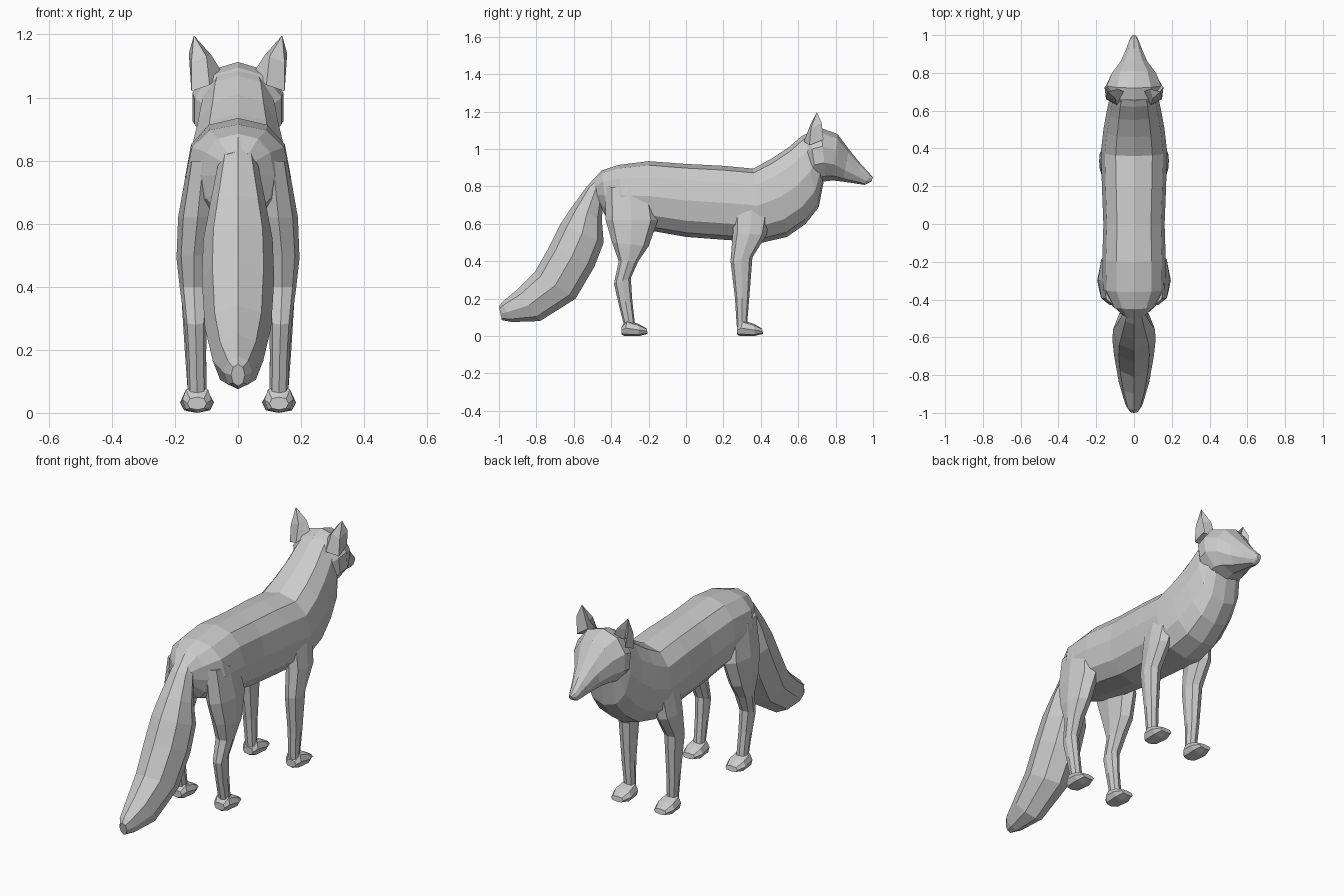
import bpy, bmesh, math


def spow(v, p):
    return math.copysign(abs(v) ** p, v) if abs(v) > 1e-6 else 0.0


def finish(name, bm):
    bmesh.ops.recalc_face_normals(bm, faces=bm.faces)
    me = bpy.data.meshes.new(name)
    bm.to_mesh(me)
    bm.free()
    ob = bpy.data.objects.new(name, me)
    bpy.context.collection.objects.link(ob)
    return ob


# Each ring: top/back point (y, z), bottom/front point (y, z), half width, centre x
def loft(name, rings, n, p=1.0, side=1, cx=0.0):
    bm = bmesh.new()
    loops = []
    for r in rings:
        y0, z0, y1, z1, w = r[:5]
        x0 = r[5] if len(r) > 5 else cx
        loop = []
        for k in range(n):
            a = 2 * math.pi * k / n
            t = (1 - spow(math.cos(a), p)) / 2
            x = x0 + w * spow(math.sin(a), p)
            loop.append(bm.verts.new((side * x, y0 + (y1 - y0) * t, z0 + (z1 - z0) * t)))
        loops.append(loop)
    for a, b in zip(loops, loops[1:]):
        for k in range(n):
            j = (k + 1) % n
            bm.faces.new((a[k], a[j], b[j], b[k]))
    bm.faces.new(loops[0])
    bm.faces.new(loops[-1])
    return finish(name, bm)


# Torso and neck
loft("body", [
    (-.50, .83, -.45, .68, .06),
    (-.45, .885, -.42, .62, .115),
    (-.36, .915, -.33, .59, .165),
    (-.20, .935, -.17, .56, .168),
    (0, .92, 0, .53, .162),
    (.20, .91, .20, .515, .17),
    (.36, .895, .41, .50, .175),
    (.46, .95, .54, .53, .162),
    (.55, 1.01, .64, .60, .145),
    (.62, 1.07, .71, .69, .13),
    (.66, 1.09, .735, .82, .115),
], 12, .85)

# Head tapering to the muzzle
loft("head", [
    (.61, 1.05, .67, .80, .10),
    (.66, 1.095, .70, .82, .145),
    (.72, 1.113, .75, .828, .152),
    (.81, 1.08, .785, .832, .122),
    (.87, 1.00, .84, .825, .075),
    (.93, .925, .91, .815, .045),
    (.985, .865, .955, .808, .025),
    (1.0, .85, .99, .825, .012),
], 10)

# Bushy tail
loft("tail", [
    (-.46, .875, -.40, .80, .05),
    (-.53, .80, -.44, .76, .065),
    (-.61, .69, -.45, .62, .09),
    (-.67, .60, -.44, .50, .11),
    (-.73, .48, -.49, .37, .115),
    (-.81, .34, -.59, .20, .105),
    (-.90, .25, -.78, .08, .08),
    (-.985, .18, -.93, .075, .045),
    (-1.0, .155, -.985, .085, .022),
], 8)

front_leg = [
    (.25, .72, .46, .70, .05, .115),
    (.25, .55, .43, .54, .05, .135),
    (.238, .40, .355, .42, .044, .138),
    (.262, .20, .338, .20, .034, .135),
    (.27, .07, .328, .08, .03, .13),
    (.275, .02, .33, .02, .032, .13),
]
hind_leg = [
    (-.43, .80, -.18, .78, .05, .11),
    (-.43, .62, -.15, .62, .062, .128),
    (-.395, .50, -.20, .48, .055, .14),
    (-.36, .40, -.255, .40, .045, .14),
    (-.385, .28, -.295, .31, .036, .135),
    (-.36, .17, -.288, .20, .031, .132),
    (-.332, .06, -.275, .08, .03, .13),
    (-.325, .02, -.27, .02, .032, .13),
]
paw = [
    (0, .05, 0, .01, .03),
    (.03, .085, .015, 0, .046),
    (.09, .065, .095, 0, .054),
    (.135, .04, .14, .012, .036),
]


# Ear: outer shell with a hollow facing forward
def ear(name, s):
    pts = [(.05, .70, 1.08), (.09, .63, 1.04), (.148, .66, 1.02), (.145, .735, 1.05),
           (.085, .715, 1.135), (.10, .665, 1.13), (.148, .668, 1.11), (.156, .725, 1.14),
           (.14, .70, 1.197), (.112, .69, 1.07), (.125, .695, 1.13)]
    faces = [(0, 1, 5, 4), (1, 2, 6, 5), (2, 3, 7, 6), (4, 5, 8), (5, 6, 8), (6, 7, 8),
             (0, 4, 10, 9), (3, 9, 10, 7), (4, 8, 10), (7, 10, 8), (0, 9, 3, 2, 1)]
    bm = bmesh.new()
    v = [bm.verts.new((s * x, y, z)) for x, y, z in pts]
    for f in faces:
        bm.faces.new([v[i] for i in f])
    return finish(name, bm)


# Mirrored parts
for s, tag in ((1, "right"), (-1, "left")):
    loft("front_leg_" + tag, front_leg, 8, .9, s)
    loft("hind_leg_" + tag, hind_leg, 8, .9, s)
    for part, y in (("front_paw_", .272), ("hind_paw_", -.345)):
        loft(part + tag, [(r[0] + y, r[1], r[2] + y, r[3], r[4]) for r in paw], 8, .8, s, .13)
    ear("ear_" + tag, s)
